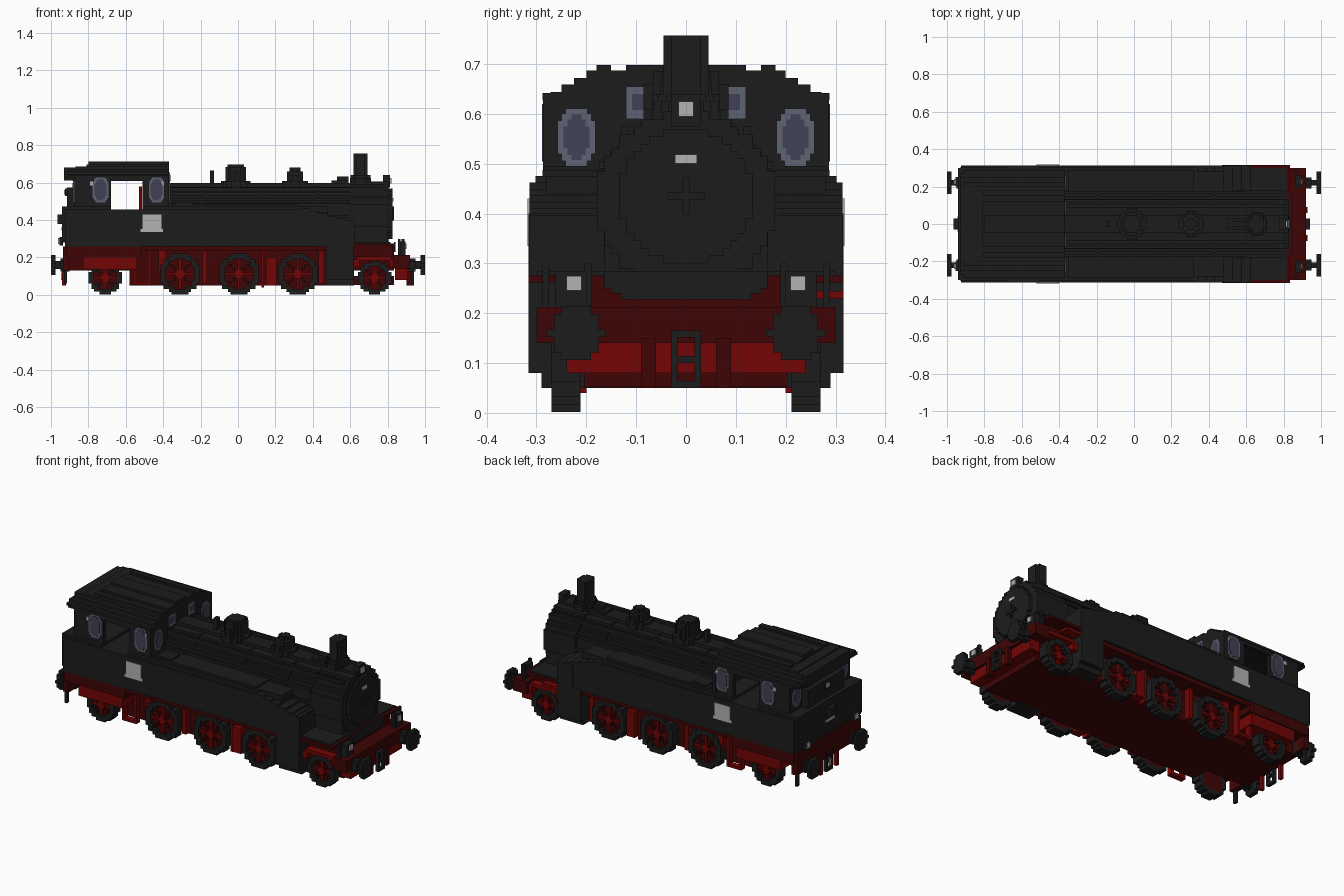
import bpy, bmesh, math
from mathutils import Vector

if "Cube" in bpy.data.objects:
    bpy.data.objects.remove(bpy.data.objects["Cube"])

V = 0.0149  # block size of the stepped style


def material(name, col):
    m = bpy.data.materials.new(name)
    m.use_nodes = True
    m.diffuse_color = (*col, 1)
    b = m.node_tree.nodes["Principled BSDF"]
    b.inputs["Base Color"].default_value = (*col, 1)
    b.inputs["Roughness"].default_value = 0.8
    return m


BLACK = material("soot_black", (0.0116, 0.0116, 0.0116))
DARK = material("dark_red", (0.05, 0.0015, 0.0015))
RED = material("bright_red", (0.172, 0.0015, 0.0015))
GREY = material("light_grey", (0.45, 0.45, 0.45))
GLASS = material("blue_glass", (0.055, 0.052, 0.09))
FRAME = material("window_frame", (0.11, 0.125, 0.17))


def part(name, mat, boxes):
    """One object from boxes given as (x0, x1, y0, y1, z0, z1)."""
    bm = bmesh.new()
    for b in boxes:
        r = bmesh.ops.create_cube(bm, size=1)
        for v in r["verts"]:
            v.co = Vector([(b[2 * i] + b[2 * i + 1]) / 2 + v.co[i] * (b[2 * i + 1] - b[2 * i])
                           for i in range(3)])
    me = bpy.data.meshes.new(name)
    bm.to_mesh(me)
    bm.free()
    me.materials.append(mat)
    ob = bpy.data.objects.new(name, me)
    bpy.context.collection.objects.link(ob)
    return ob


def both(boxes):
    """Add the copies mirrored across y = 0."""
    return boxes + [(a, b, -d, -c, e, f) for a, b, c, d, e, f in boxes]


def oriented(axis, a, u, w):
    return {"x": a + u + w, "y": u + a + w, "z": u + w + a}[axis]


def disc(axis, cu, cv, ru, rv, a0, a1, hole=0.0):
    """Stepped disc or ring along an axis; u and v are the other two axes in order."""
    out = []
    n = max(2, round(2 * rv / V))
    dv = 2 * rv / n

    def half(r, v):
        return round(math.sqrt(max(0, 1 - (v / r) ** 2)) * r / V) * V if r > 0 else 0
    for i in range(n):
        v = (i + 0.5) * dv - rv
        h = max(V, half(rv, v) * ru / rv)
        k = half(hole, v)
        for u0, u1 in ([(-h, -k), (k, h)] if k else [(-h, h)]):
            out.append(oriented(axis, (a0, a1), (cu + u0, cu + u1), (cv + v - dv / 2, cv + v + dv / 2)))
    return out


def rounded(axis, cu, cv, ru, rv, a0, a1):
    """Plate with stepped corners."""
    return [oriented(axis, (a0, a1), (cu - ru + i, cu + ru - i), (cv - rv + j, cv + rv - j))
            for i, j in ((0, .024), (.008, .01), (.016, 0))]


# Main body: tanks, bunker, cab base, stepped front slope
body = [(-.925, .34, -.314, .314, .26, .457), (-.37, .34, -.302, .302, .457, .475),
        (-.35, .32, -.288, .288, .475, .487), (-.94, -.90, -.3, .3, .28, .472),
        (-.93, -.68, -.302, .302, .457, .472), (-.51, -.37, -.302, .302, .457, .472)]
for i in range(6):
    body.append((.34 + i * .047, .34 + (i + 1) * .047, -.314, .314, .26, .462 - i * .013))
part("side_tanks_and_bunker", BLACK, body)
part("tank_lids", BLACK, both([(-.33, -.24, .2, .28, .487, .495), (.34, .48, .17, .28, .44, .475)]))
part("cylinder_blocks", BLACK, both([(.47, .62, .18, .316, .08, .27), (.47, .62, .18, .29, .05, .08),
                                     (.52, .60, .19, .316, .27, .40)]))

# Boiler and smokebox
part("boiler", BLACK, disc("x", 0, .42, .172, .172, -.40, .62))
part("boiler_bands", BLACK, [b for x in (-.2, .13, .42)
                             for b in disc("x", 0, .42, .18, .176, x, x + V)])
part("smokebox", BLACK, disc("x", 0, .425, .18, .18, .60, .805) + [(.60, .80, -.165, .165, .26, .36)])
part("smokebox_door", BLACK, disc("x", 0, .435, .135, .135, .80, .825)
     + [(.82, .835, -.037, .037, .428, .442), (.82, .835, -.007, .007, .398, .472)])
part("boiler_rails", BLACK, both([(-.37, .78, .115, .13, .55, .575), (-.37, .6, .16, .175, .49, .505)]))
part("boiler_walkway", BLACK, [(-.37, .62, -.045, .045, .58, .597)])

# Chimney, domes and fittings on top
part("chimney", BLACK, disc("z", .655, 0, .037, .045, .58, .757) + disc("z", .655, 0, .06, .065, .58, .625)
     + disc("z", .655, 0, .05, .055, .62, .64))
part("steam_dome", BLACK, disc("z", -.012, 0, .075, .085, .56, .61) + disc("z", -.012, 0, .06, .065, .6, .685)
     + disc("z", -.012, 0, .045, .045, .68, .698))
part("sand_dome", BLACK, disc("z", .305, 0, .065, .07, .56, .61) + disc("z", .305, 0, .05, .052, .6, .66)
     + disc("z", .305, 0, .03, .03, .66, .682))
part("dome_valves", BLACK, both([(-.02, .005, .06, .085, .60, .66), (.29, .32, .05, .068, .60, .64)]))
part("whistle", BLACK, [(-.15, -.128, -.015, .015, .58, .665)])
part("bell", BLACK, [(.50, .59, -.03, .03, .59, .612), (.53, .59, -.015, .015, .61, .632)])
part("top_lamp_body", BLACK, [(.775, .812, -.03, .03, .575, .64)])
part("top_lamp", GREY, disc("x", 0, .61, V, V, .812, .82))
part("front_plate", GREY, [(.825, .831, -.022, .022, .50, .518)])

# Cab: side walls around the doorway, end walls, coal bunker, stepped roof
part("cab_sides", BLACK, both([(-.86, -.68, .262, .283, .457, .63), (-.51, -.37, .262, .283, .457, .63),
                               (-.68, -.51, .262, .283, .61, .63)]))
part("cab_end_walls", BLACK, [(-.395, -.37, -.287, .287, .457, .635), (-.875, -.85, -.283, .283, .457, .635),
                              (-.395, -.37, -.2, .2, .63, .685), (-.875, -.85, -.2, .2, .63, .675)])
part("upper_bunker", BLACK, [(-.915, -.87, -.17, .17, .46, .575)])
roof = []
for z, y, x in [(.612, .288, -.91), (.64, .272, -.93), (.655, .25, -.93), (.668, .225, -.91), (.683, .2, -.87)]:
    lo = .628 if z < .63 else z - .012
    roof.append((x, -.37, -y, y, lo, z + (.03 if z < .63 else .004)))
part("cab_roof", BLACK, roof + [(-.81, -.37, -.12, .12, .685, .698), (-.93, -.87, -.2, .2, .612, .68)]
     + both([(-.81, -.37, .15, .18, .685, .698)]))
part("roof_ridge", BLACK, [(-.80, -.37, -.045, .045, .695, .712)])
part("cab_lever", RED, [(-.53, -.512, -.03, .03, .457, .58)])

# Windows: frame plates with glass slightly proud
frames, panes = [], []
for x in (-.735, -.435):
    frames += rounded("y", x, .562, .042, .068, .281, .286)
    panes += rounded("y", x, .562, .032, .058, .285, .289)
for a, s in ((-.371, 1), (-.874, -1)):
    p, q = sorted((a, a + s * .007)), sorted((a + s * .006, a + s * .01))
    frames += rounded("x", .22, .553, .038, .058, *p) + [(*p, .06, .12, .59, .655)]
    panes += rounded("x", .22, .553, .026, .046, *q) + [(*q, .075, .108, .608, .64)]
part("window_frames", FRAME, both(frames))
part("window_panes", GLASS, both(panes))

# Plates on the cab sides and small light details
part("side_plates", GREY, both([(-.51, -.41, .312, .318, .352, .43), (-.52, -.40, .312, .318, .335, .352)]))
part("window_catches", GREY, both([(-.79, -.775, .28, .288, .585, .605), (-.41, -.395, .28, .288, .585, .605)]))

# Frame and running boards
part("main_frame", DARK, [(-.58, .60, -.21, .21, .05, .26), (-.92, .835, -.208, .208, .13, .255),
                          (.60, .835, -.205, .205, .052, .10)])
part("running_boards", DARK, both([(-.92, .47, .2, .302, .235, .26), (-.92, -.52, .2, .312, .20, .26)])
     + [(.62, .835, -.316, .316, .262, .276)] + both([(.62, .83, .2, .24, .205, .265)]))
part("front_floor", BLACK, [(.62, .815, -.3, .3, .276, .284), (.834, .842, -.165, .165, .25, .284),
                            (.834, .842, -.15, .15, .24, .25), (.834, .842, -.13, .13, .228, .24)])
part("rear_beam", DARK, [(-.935, -.90, -.3, .3, .13, .26)])
part("rear_boxes", RED, both([(-.83, -.54, .2, .305, .135, .2)]))
part("front_beam", DARK, [(.83, .92, -.3, .3, .14, .212), (.80, .833, -.2, .2, .20, .262)]
     + both([(.90, .928, .06, .09, .05, .15)]))
part("front_bar", RED, [(.84, .905, -.24, .24, .08, .14)])
part("front_wheel_arches", RED, both([(.64, .82, .2, .285, .185, .205), (.62, .65, .2, .285, .15, .19),
                                      (.81, .84, .2, .285, .15, .19)]))
part("springs_and_hangers", RED, both([(-.425, -.385, .2, .26, .13, .262), (-.19, -.165, .2, .25, .06, .235),
                                       (.125, .14, .2, .25, .04, .235), (.15, .205, .2, .265, .05, .20),
                                       (.43, .46, .2, .25, .06, .235)]))
part("cab_steps", RED, both([(-.56, -.545, .25, .285, .07, .14), (-.48, -.465, .25, .285, .07, .24),
                             (-.56, -.465, .25, .285, .055, .07)]))
part("pipe_bracket", RED, [(.62, .72, .26, .316, .23, .245)])

# Wheels: tyre ring, recessed disc, diagonal spokes, bright hub with cross
tyres, discs, diagonals, hubs = [], [], [], []
for x, r in [(-.31, .11), (.005, .11), (.32, .11), (-.71, .09), (.73, .09)]:
    z = r + .002
    tyres += disc("y", x, z, r, r, .212, .27, hole=r - .03)
    discs += disc("y", x, z, r - .015, r - .015, .212, .25)
    hubs += disc("y", x, z, .025, .025, .24, .268)
    k = r - .03
    hubs += [(x - .007, x + .007, .24, .261, z - k, z + k), (x - k, x + k, .24, .261, z - .007, z + .007)]
    for i in range(1, int(k * .72 / V) + 1):
        for sx in (-1, 1):
            for sz in (-1, 1):
                px, pz = x + sx * i * V, z + sz * i * V
                diagonals.append((px - .008, px + .008, .24, .26, pz - .008, pz + .008))
part("wheel_tyres", BLACK, both(tyres))
part("wheel_discs", DARK, both(discs))
part("wheel_diagonal_spokes", DARK, both(diagonals))
part("wheel_hubs", RED, both(hubs))

# Buffers, couplings, posts and lamps at both ends
buf = []
for s in (1, -1):
    for a, b, r in [(.90, .95, .035), (.94, .98, .022), (.976, 1.0, .054)]:
        buf += disc("x", .22, .16, r, r, *sorted((s * a, s * b)))
part("buffers", BLACK, both(buf))
hooks = []
for s in (1, -1):
    a, b = sorted((s * .92, s * .94))
    hooks += [(a, b, y, y + .013, .05, .165) for y in (-.03, .017)]
    hooks += [(a, b, -.03, .03, z, z + .014) for z in (.05, .1, .151)]
part("couplings", BLACK, hooks)
part("rear_hoses", RED, both([(-.94, -.92, .065, .085, .05, .14)]))
part("rear_coupling_link", GREY, [(-.946, -.94, -.008, .008, .08, .12)])
part("lamp_posts", BLACK, both([(.875, .89, .19, .205, .21, .30), (.86, .895, .2, .262, .21, .285),
                                (-.955, -.935, .2, .25, .265, .31), (-.93, -.915, .27, .29, .06, .13)]))
part("corner_handrails", BLACK, both([(.855, .868, .275, .288, .21, .30)]))
part("end_lamps", GREY, both(disc("x", .225, .26, V, V, .895, .902)
                             + disc("x", .225, .288, V, V, -.962, -.955)))
part("rear_lamp_body", BLACK, [(-.965, -.935, -.03, .03, .38, .43), (-.925, -.91, -.03, .03, .53, .57)])
part("rear_plate", GREY, [(-.945, -.939, -.04, .04, .345, .36), (-.931, -.925, -.013, .013, .538, .562)])
